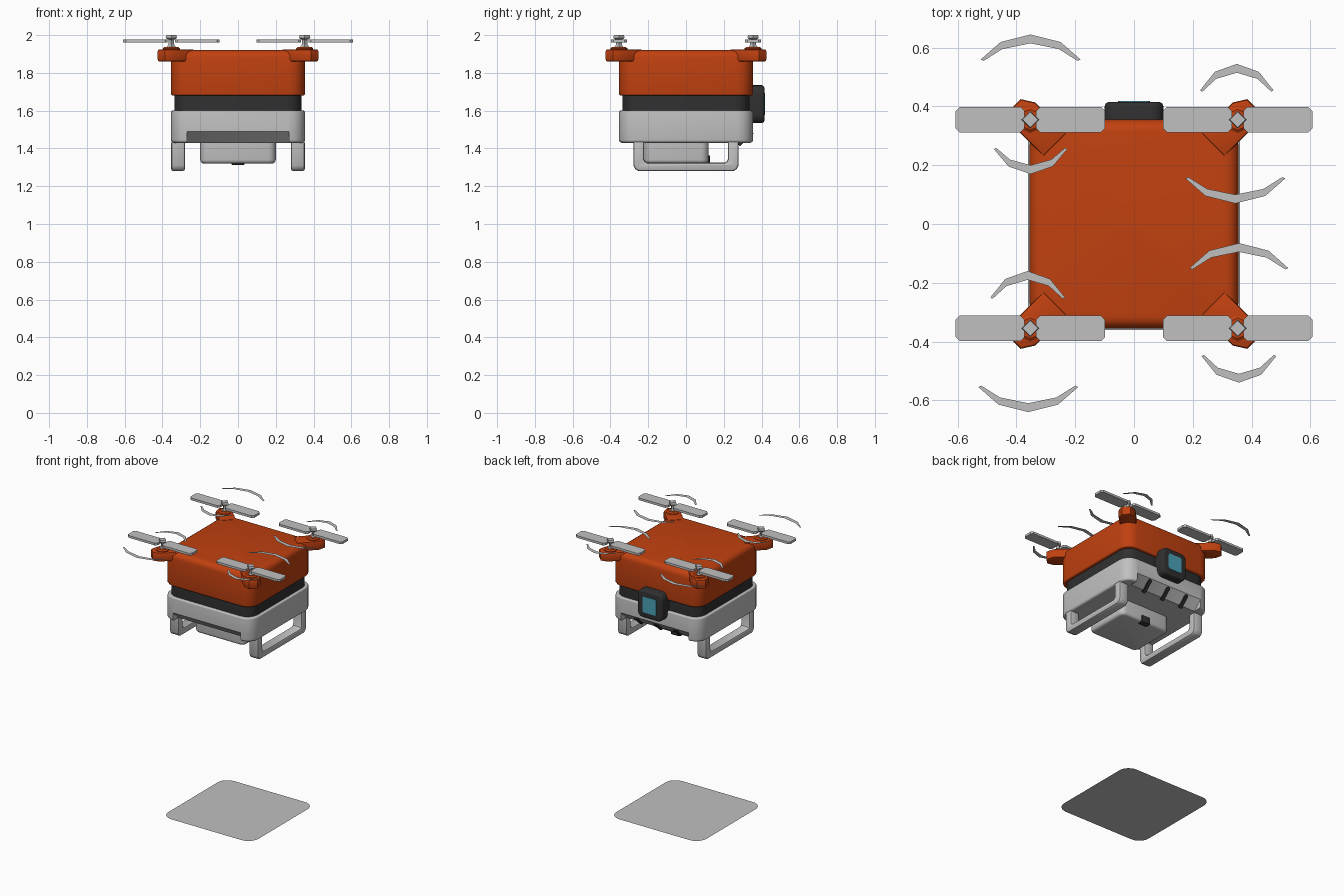
import bpy, bmesh, math
from mathutils import Matrix, Vector

old = bpy.data.objects.get("Cube")
if old:
    bpy.data.objects.remove(old)


def material(name, r, g, b):
    m = bpy.data.materials.new(name)
    m.use_nodes = True
    m.diffuse_color = (r, g, b, 1)
    bsdf = m.node_tree.nodes["Principled BSDF"]
    bsdf.inputs["Base Color"].default_value = (r, g, b, 1)
    bsdf.inputs["Roughness"].default_value = 0.6
    return m


ORANGE = material("orange", 0.53, 0.052, 0.005)
GREY = material("light grey", 0.53, 0.53, 0.53)
DARK = material("charcoal", 0.03, 0.03, 0.03)
BLUE = material("screen blue", 0.07, 0.36, 0.48)
parts = []


def finish(name, bm, mat):
    bmesh.ops.recalc_face_normals(bm, faces=bm.faces)
    me = bpy.data.meshes.new(name)
    bm.to_mesh(me)
    bm.free()
    me.materials.append(mat)
    ob = bpy.data.objects.new(name, me)
    bpy.context.collection.objects.link(ob)
    parts.append(ob)
    return ob


def bevel(bm, edges, width, segments):
    bmesh.ops.bevel(bm, geom=edges, offset=width, segments=segments,
                    profile=0.5, affect='EDGES', clamp_overlap=True)


def rounded_box(name, mat, centre, size, axis=2, corner=0.0, top=0.0, bottom=0.0, seg=4, tilt=0.0):
    """Box whose edges along one axis are rounded, then its two end rims."""
    bm = bmesh.new()
    bmesh.ops.create_cube(bm, size=1)
    bmesh.ops.scale(bm, vec=size, verts=bm.verts)
    if corner:
        along = [e for e in bm.edges
                 if abs((e.verts[0].co - e.verts[1].co)[axis]) > 1e-5]
        bevel(bm, along, corner, seg)
    for sign, width in ((1, top), (-1, bottom)):
        if width:
            rim = [e for e in bm.edges
                   if all(abs(v.co[axis] - sign * size[axis] / 2) < 1e-5 for v in e.verts)]
            bevel(bm, rim, width, seg)
    bm.transform(Matrix.Translation(centre) @ Matrix.Rotation(tilt, 4, 'X'))
    return finish(name, bm, mat)


def prism(name, mat, points, depth, rim):
    """Extrude a 3D outline by a vector and soften every edge."""
    bm = bmesh.new()
    face = bm.faces.new([bm.verts.new(p) for p in points])
    ext = bmesh.ops.extrude_face_region(bm, geom=[face])
    bmesh.ops.translate(bm, vec=depth,
                        verts=[v for v in ext["geom"] if isinstance(v, bmesh.types.BMVert)])
    bmesh.ops.recalc_face_normals(bm, faces=bm.faces)
    caps = [e for e in bm.edges if abs((e.verts[0].co - e.verts[1].co).dot(Vector(depth))) < 1e-7]
    bevel(bm, caps, rim, 2)
    return finish(name, bm, mat)


def lathe(name, mat, x, y, profile, sides):
    bm = bmesh.new()
    rings = []
    for r, z in profile:
        rings.append([bm.verts.new((x + r * math.cos(i * math.tau / sides),
                                    y + r * math.sin(i * math.tau / sides), z))
                      for i in range(sides)])
    for a, b in zip(rings, rings[1:]):
        for i in range(sides):
            j = (i + 1) % sides
            bm.faces.new((a[i], a[j], b[j], b[i]))
    bm.faces.new(rings[0])
    bm.faces.new(rings[-1])
    return finish(name, bm, mat)


def swoosh(name, x, y, half, bend):
    """Flat crescent with its apex at x, y and its ends bent by a given amount."""
    w = math.copysign(0.03, bend)
    steps = ((-1, 1, 0.15), (-0.6, 0.3, 0.8), (0, 0, 1), (0.6, 0.3, 0.8), (1, 1, 0.15))
    outer = [(x + t * half, y + b * bend, 1.972) for t, b, k in steps]
    inner = [(x + t * half * 0.94, y + b * bend + k * w, 1.972) for t, b, k in steps]
    bm = bmesh.new()
    a = [bm.verts.new(p) for p in outer]
    c = [bm.verts.new(p) for p in inner]
    for i in range(4):
        bm.faces.new((a[i], a[i + 1], c[i + 1], c[i]))
    return finish(name, bm, GREY)


# Body: orange lid, dark band, grey tray
rounded_box("upper_shell", ORANGE, (0, 0, 1.80), (0.71, 0.71, 0.24), corner=0.085, top=0.04, bottom=0.01)
rounded_box("middle_band", DARK, (0, 0, 1.64), (0.67, 0.67, 0.12), corner=0.08)
tray = rounded_box("lower_shell", GREY, (0, 0, 1.515), (0.71, 0.71, 0.17), corner=0.085, top=0.008, bottom=0.015)

# Slanted cuts under the front and back of the tray
for s in (-1, 1):
    cutter = prism("tray_cutter", GREY,
                   [(-0.27, s * 0.28, 1.42), (-0.27, s * 0.365, 1.50), (-0.27, s * 0.45, 1.42)],
                   (0.54, 0, 0), 0.001)
    parts.remove(cutter)
    mod = tray.modifiers.new("slant", 'BOOLEAN')
    mod.operation = 'DIFFERENCE'
    mod.object = cutter
    bpy.context.view_layer.objects.active = tray
    bpy.ops.object.modifier_apply(modifier=mod.name)
    bpy.data.objects.remove(cutter)

# Vents on the rear slant
for i in (-1, 0, 1):
    rounded_box("rear_vent", DARK, (i * 0.155, 0.315, 1.453), (0.025, 0.1, 0.02),
                corner=0.01, seg=2, tilt=math.radians(43))

# Battery and its latch
rounded_box("battery", GREY, (0, -0.05, 1.38), (0.4, 0.34, 0.12), corner=0.04, bottom=0.02)
rounded_box("battery_latch", DARK, (0, 0.105, 1.337), (0.07, 0.045, 0.05), corner=0.008, bottom=0.006, seg=2)

# Landing frames: half outline of a U, mirrored along y
half_outer = [(0.278, 1.44), (0.278, 1.31), (0.268, 1.29), (0.25, 1.28)]
half_inner = [(0.205, 1.325), (0.217, 1.332), (0.222, 1.345), (0.222, 1.44)]


def flip(pts):
    return [(-y, z) for y, z in reversed(pts)]


outline = half_outer + flip(half_outer) + flip(half_inner) + half_inner
for side, x in (("left", 0.28), ("right", -0.354)):
    prism(side + "_landing_frame", GREY, [(x, y, z) for y, z in outline], (0.074, 0, 0), 0.012)

# Rear camera
rounded_box("camera_housing", DARK, (0, 0.37, 1.635), (0.2, 0.09, 0.2), axis=1, corner=0.04, top=0.015)
rounded_box("camera_screen", BLUE, (0, 0.416, 1.635), (0.11, 0.006, 0.115), axis=1, corner=0.012, seg=2)

# Arms and rotors at the four corners
arm_half = [(0.38, 0.055), (0.53, 0.055), (0.573, 0.028)]
arm = arm_half + [(u, -v) for u, v in reversed(arm_half)]
d = math.sqrt(0.5)
for sx, lr in ((1, "left"), (-1, "right")):
    for sy, fb in ((-1, "front"), (1, "back")):
        tag = fb + "_" + lr
        prism(tag + "_arm", ORANGE,
              [(sx * (u - v) * d, sy * (u + v) * d, 1.86) for u, v in arm], (0, 0, 0.065), 0.01)
        x, y = sx * 0.353, sy * 0.355
        lathe(tag + "_motor", ORANGE, x, y, [(0.045, 1.91), (0.045, 1.93), (0.035, 1.938)], 8)
        lathe(tag + "_hub", GREY, x, y,
              [(0.028, 1.93), (0.015, 1.95), (0.015, 1.975), (0.03, 1.985), (0.026, 2.0)], 4)
        for s in (-1, 1):
            rounded_box(tag + "_blade", GREY, (x + s * 0.137, y, 1.97), (0.236, 0.086, 0.016),
                        corner=0.014, seg=1)

# Motion crescents around the rotors
for x, y, half, bend in (
        (-0.352, 0.645, 0.17, -0.085), (-0.352, 0.17, 0.125, 0.085),
        (0.35, 0.545, 0.125, -0.09), (0.345, 0.07, 0.17, 0.085),
        (0.357, -0.54, 0.127, 0.09), (0.357, -0.065, 0.168, -0.085),
        (-0.36, -0.64, 0.17, 0.085), (-0.362, -0.16, 0.127, -0.09)):
    swoosh("rotor_swoosh", x, y, half, bend)

# Flat ground disc with rounded corners
bm = bmesh.new()
ring = []
for k in range(4):
    cx, cy = (1, -1, -1, 1)[k] * 0.28, (1, 1, -1, -1)[k] * 0.28
    for i in range(7):
        a = (k + i / 6) * math.pi / 2
        ring.append(bm.verts.new((cx + 0.08 * math.cos(a), cy + 0.08 * math.sin(a), 0)))
bm.faces.new(ring)
finish("ground_plate", bm, GREY)

# Smooth the rounded parts, leaving rotors faceted
bpy.ops.object.select_all(action='DESELECT')
for ob in parts:
    if not any(w in ob.name for w in ("hub", "blade", "swoosh", "plate")):
        ob.select_set(True)
        bpy.context.view_layer.objects.active = ob
bpy.ops.object.shade_smooth_by_angle(angle=math.radians(35))
